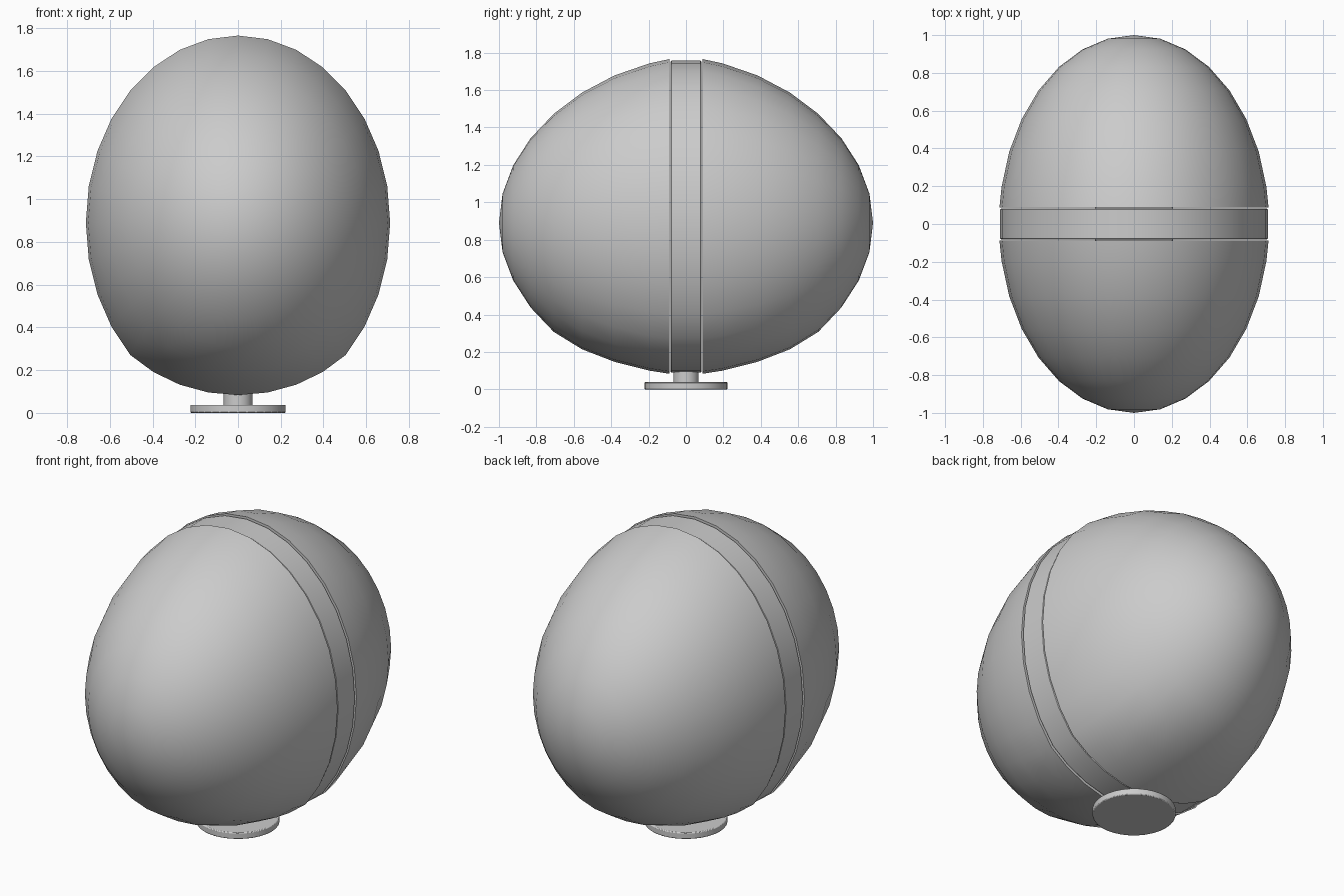
import bpy, bmesh, math

if "Cube" in bpy.data.objects:
    bpy.data.objects.remove(bpy.data.objects["Cube"])

SEG = 32
CZ = 0.89          # height of the egg axis
RX, RZ = 0.715, 0.887


def squash(z):
    # slightly flattened underside
    return -(0.62 + (-z - 0.62) * 0.73) if z < -0.62 else z


def loft(name, rings, angle=35):
    """Skin elliptical rings (y, rx, rz) along y; zero radius gives a pole."""
    bm = bmesh.new()
    loops = []
    for y, rx, rz in rings:
        if rx == 0:
            loops.append([bm.verts.new((0, y, CZ))])
            continue
        loops.append([bm.verts.new((rx * math.sin(2 * math.pi * i / SEG), y,
                                    CZ + squash(rz * math.cos(2 * math.pi * i / SEG))))
                      for i in range(SEG)])
    for a, b in zip(loops, loops[1:]):
        for i in range(SEG):
            j = (i + 1) % SEG
            if len(a) == 1:
                bm.faces.new((a[0], b[j], b[i]))
            else:
                bm.faces.new((a[i], a[j], b[j], b[i]))
    for loop in (loops[0], loops[-1]):
        if len(loop) > 1:
            bm.faces.new(loop)
    bmesh.ops.recalc_face_normals(bm, faces=bm.faces)
    me = bpy.data.meshes.new(name)
    bm.to_mesh(me)
    bm.free()
    ob = bpy.data.objects.new(name, me)
    bpy.context.collection.objects.link(ob)
    smooth(ob, angle)
    return ob


def smooth(ob, angle=35):
    bpy.ops.object.select_all(action='DESELECT')
    ob.select_set(True)
    bpy.context.view_layer.objects.active = ob
    bpy.ops.object.shade_smooth_by_angle(angle=math.radians(angle))


def disc(name, r, z0, z1, bevel=0):
    bpy.ops.mesh.primitive_cylinder_add(vertices=SEG, radius=r, depth=z1 - z0,
                                        location=(0, 0, (z0 + z1) / 2))
    ob = bpy.context.object
    ob.name = name
    if bevel:
        m = ob.modifiers.new("edge", 'BEVEL')
        m.width, m.segments = bevel, 2
        m.limit_method = 'ANGLE'
    smooth(ob)


# two half shells, tapering in height towards the ends
ys = [math.cos(math.radians(11.25 * k)) for k in range(1, 8)] + [0.088]
profile = [(1.0, 0, 0)]
for y in ys:
    r = math.sqrt(1 - y * y)
    profile.append((y, RX * r, RZ * r * (1 - 0.1 * y)))
for name, s in (("front_shell", -1), ("back_shell", 1)):
    loft(name, [(s * y, rx, rz) for y, rx, rz in profile])

# centre band between the shells
loft("centre_band", [(-0.082, 0.704, 0.862), (-0.077, 0.709, 0.868),
                     (0.077, 0.709, 0.868), (0.082, 0.704, 0.862)])

# stand
disc("stand_neck", 0.068, 0.03, 0.13)
disc("stand_foot", 0.223, 0.0, 0.038, 0.005)
